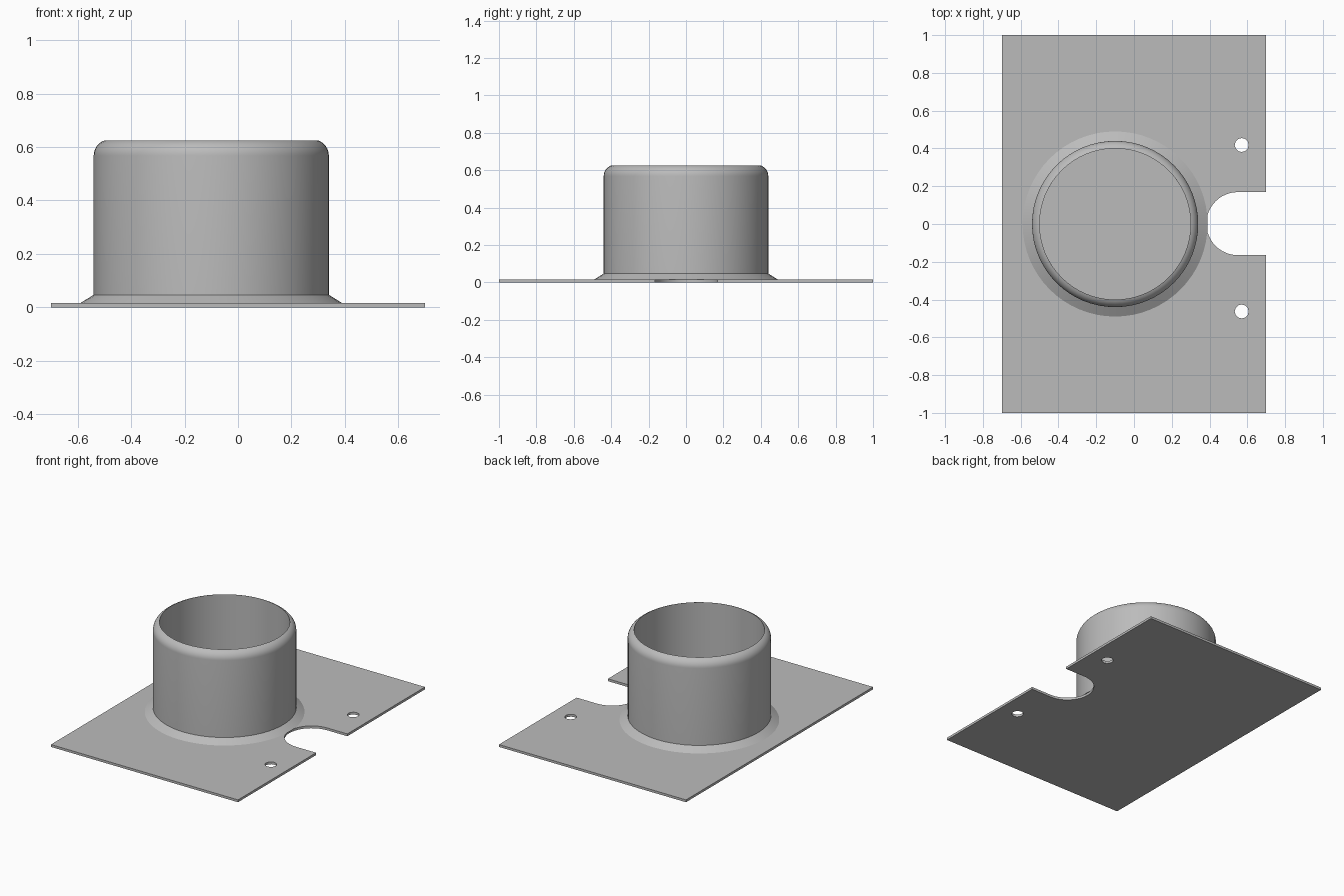
import bpy, bmesh
from math import cos, sin, pi, radians

cube = bpy.data.objects.get("Cube")
if cube:
    bpy.data.objects.remove(cube, do_unlink=True)

CENTRE_X = -0.1      # axis of the collar
PLATE_TOP = 0.016

metal = bpy.data.materials.new("plain grey metal")
metal.use_nodes = True
grey = (0.5, 0.5, 0.5, 1)
metal.diffuse_color = grey
metal.node_tree.nodes["Principled BSDF"].inputs["Base Color"].default_value = grey


def arc(cx, cy, r, start, end, steps):
    """Points along a circular arc, angles in degrees."""
    angles = [radians(start + (end - start) * i / steps) for i in range(steps + 1)]
    return [(cx + r * cos(a), cy + r * sin(a)) for a in angles]


def finish(bm, name):
    """Turn a bmesh into a smooth-shaded object with sharp edges kept."""
    bmesh.ops.recalc_face_normals(bm, faces=bm.faces)
    mesh = bpy.data.meshes.new(name)
    bm.to_mesh(mesh)
    bm.free()
    mesh.materials.append(metal)
    obj = bpy.data.objects.new(name, mesh)
    bpy.context.collection.objects.link(obj)
    bpy.ops.object.select_all(action="DESELECT")
    obj.select_set(True)
    bpy.context.view_layer.objects.active = obj
    bpy.ops.object.shade_smooth_by_angle(angle=radians(25))
    return obj


# Base plate: outline with a rounded slot on the left edge and two screw holes
outline = [(0.7, 1), (-0.7, 1), (-0.7, -1), (0.7, -1), (0.7, -0.165)]
outline += arc(0.55, 0.002, 0.167, 270, 90, 24) + [(0.7, 0.169)]
holes = [arc(0.57, y, 0.037, 0, 360, 12)[:-1] for y in (0.418, -0.463)]

bm = bmesh.new()
edges = []
for loop in [outline] + holes:
    verts = [bm.verts.new((x, y, 0)) for x, y in loop]
    edges += [bm.edges.new((v, verts[i - 1])) for i, v in enumerate(verts)]
bmesh.ops.triangle_fill(bm, edges=edges, use_beauty=True, use_dissolve=False)
top = bmesh.ops.extrude_face_region(bm, geom=bm.faces[:], use_keep_orig=True)
bmesh.ops.translate(bm, vec=(0, 0, PLATE_TOP),
                    verts=[g for g in top["geom"] if isinstance(g, bmesh.types.BMVert)])
finish(bm, "base_plate")

# Collar: flared foot, straight wall, rounded lip and straight bore
profile = [(0.4, PLATE_TOP), (0.49, PLATE_TOP), (0.44, 0.047)]
profile += arc(0.38, 0.568, 0.06, 0, 70.5, 8) + [(0.4, PLATE_TOP)]

bm = bmesh.new()
verts = [bm.verts.new((r, 0, z)) for r, z in profile]
edges = [bm.edges.new(pair) for pair in zip(verts, verts[1:])]
bmesh.ops.spin(bm, geom=verts + edges, cent=(0, 0, 0), axis=(0, 0, 1),
               angle=2 * pi, steps=64, use_duplicate=False)
bmesh.ops.remove_doubles(bm, verts=bm.verts, dist=0.0005)
collar = finish(bm, "collar")
collar.location.x = CENTRE_X
